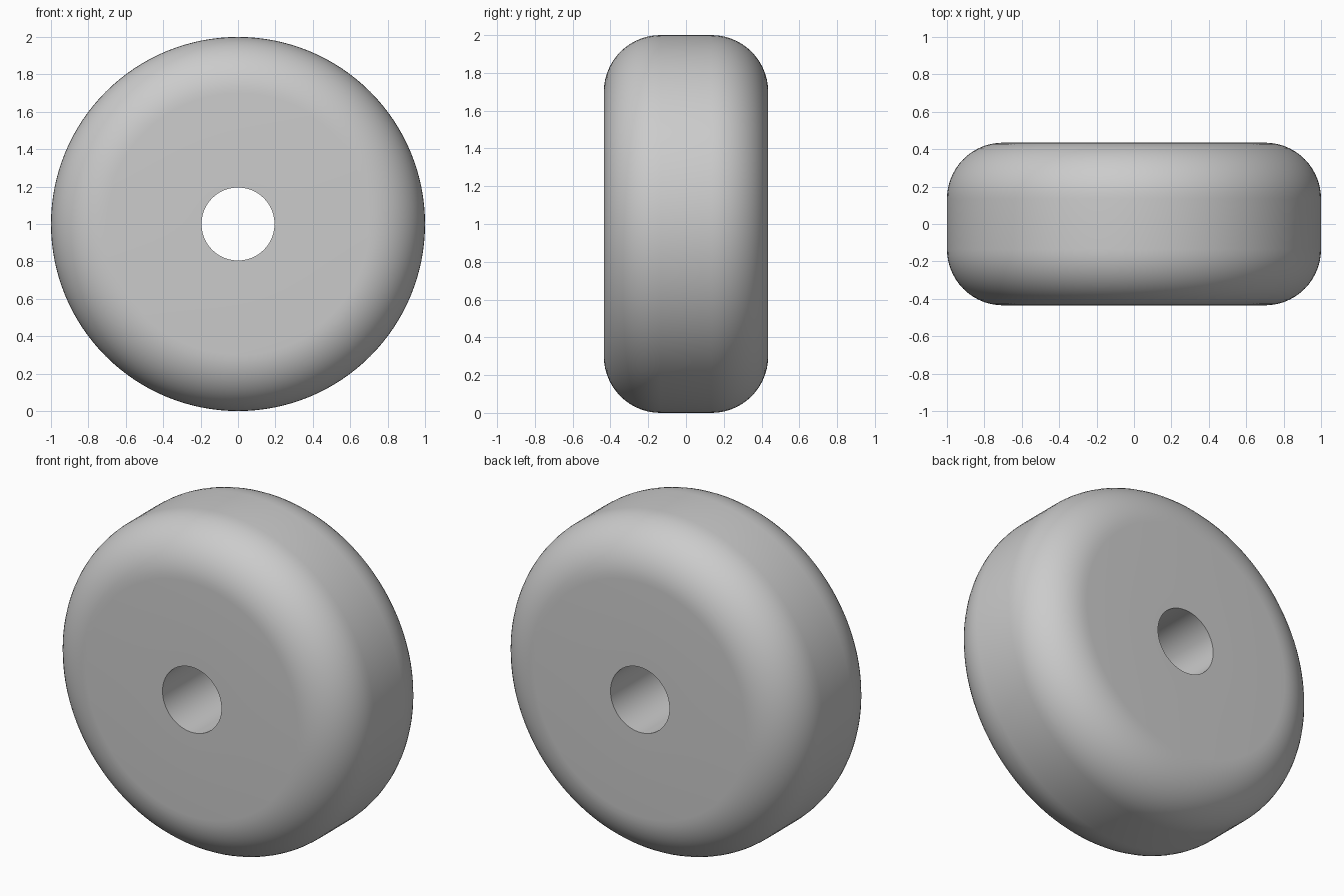
import bpy, bmesh
from math import cos, sin, pi
from mathutils import Matrix, Vector

cube = bpy.data.objects.get("Cube")
if cube:
    bpy.data.objects.remove(cube, do_unlink=True)

RADIUS, HALF_WIDTH, FILLET, BORE = 1.0, 0.435, 0.3, 0.195
ARC_STEPS, SEGMENTS = 14, 128

# Plain grey material
grey = bpy.data.materials.new("light grey")
grey.use_nodes = True
colour = (0.6, 0.6, 0.6, 1)
grey.diffuse_color = colour
grey.node_tree.nodes["Principled BSDF"].inputs["Base Color"].default_value = colour

# Cross-section: bore edge, rounded shoulder, then its mirror image
half = [(BORE, -HALF_WIDTH)]
for i in range(ARC_STEPS + 1):
    a = pi / 2 * i / ARC_STEPS
    half.append((RADIUS - FILLET + FILLET * sin(a),
                 -HALF_WIDTH + FILLET - FILLET * cos(a)))
profile = half + [(r, -y) for r, y in reversed(half)]

# Spin the closed cross-section about the axle
bm = bmesh.new()
verts = [bm.verts.new((r, y, 0)) for r, y in profile]
edges = [bm.edges.new((v, verts[i - 1])) for i, v in enumerate(verts)]
bmesh.ops.spin(bm, geom=verts + edges, cent=(0, 0, 0), axis=(0, 1, 0),
               angle=2 * pi, steps=SEGMENTS, use_merge=True)
bmesh.ops.remove_doubles(bm, verts=bm.verts, dist=0.0001)
bmesh.ops.recalc_face_normals(bm, faces=bm.faces)
bmesh.ops.transform(bm, matrix=Matrix.Translation(Vector((0, 0, RADIUS))), verts=bm.verts)

mesh = bpy.data.meshes.new("wheel")
bm.to_mesh(mesh)
bm.free()
mesh.materials.append(grey)
wheel = bpy.data.objects.new("wheel", mesh)
bpy.context.collection.objects.link(wheel)

# Smooth shading with a crisp bore edge
bpy.ops.object.select_all(action="DESELECT")
wheel.select_set(True)
bpy.context.view_layer.objects.active = wheel
bpy.ops.object.shade_smooth_by_angle(angle=pi / 6)
